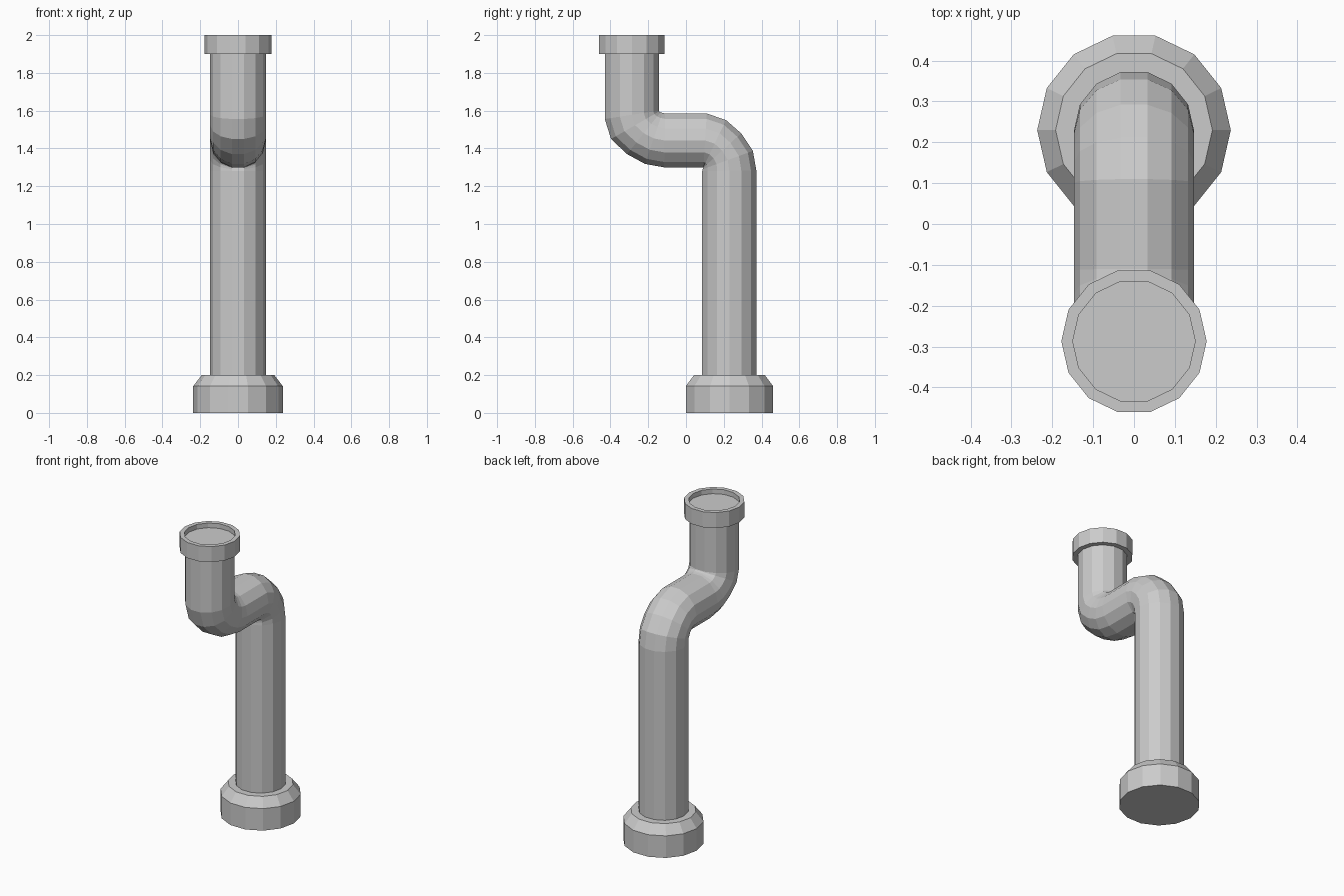
import bpy, bmesh, math

if "Cube" in bpy.data.objects:
    bpy.data.objects.remove(bpy.data.objects["Cube"])

SIDES = 14
FLAT = math.cos(math.pi / SIDES)   # flat-to-flat factor along y


def skin_rings(name, rings):
    """Bridge rings of (inner y, inner z, outer y, outer z, x radius), capping both ends."""
    bm = bmesh.new()
    loops = []
    for iy, iz, oy, oz, r in rings:
        cy, cz = (iy + oy) / 2, (iz + oz) / 2
        hy, hz = (oy - iy) / 2 / FLAT, (oz - iz) / 2 / FLAT
        loop = []
        for k in range(SIDES):
            a = 2 * math.pi * k / SIDES
            s = math.sin(a)
            loop.append(bm.verts.new((r * math.cos(a), cy + hy * s, cz + hz * s)))
        loops.append(loop)
    for a, b in zip(loops, loops[1:]):
        for k in range(SIDES):
            n = (k + 1) % SIDES
            bm.faces.new((a[k], a[n], b[n], b[k]))
    bm.faces.new(loops[0])
    bm.faces.new(loops[-1])
    bmesh.ops.recalc_face_normals(bm, faces=bm.faces)
    mesh = bpy.data.meshes.new(name)
    bm.to_mesh(mesh)
    bm.free()
    obj = bpy.data.objects.new(name, mesh)
    bpy.context.collection.objects.link(obj)
    return obj


def turned(name, y, profile):
    """Faceted turned part from (radius, z) points."""
    return skin_rings(name, [(y - r * FLAT, z, y + r * FLAT, z, r) for r, z in profile])


# Base collar with chamfered shoulder
turned("base_collar", 0.23, [(0.237, 0), (0.237, 0.142), (0.192, 0.2), (0.14, 0.2)])

# Top collar with recessed mouth
turned("top_collar", -0.287, [(0.14, 1.9), (0.178, 1.9), (0.178, 2.0),
                              (0.15, 2.0), (0.15, 1.97)])

# Pipe: the bend sides are (y, z) pairs; "upper" and "lower" sides stay continuous
R = 0.147
upper_bend = [(-0.144, 1.6, -0.43, 1.556), (-0.142, 1.596, -0.397, 1.45),
              (-0.135, 1.591, -0.312, 1.37), (-0.125, 1.588, -0.217, 1.318),
              (-0.11, 1.585, -0.116, 1.3)]
lower_bend = [(0.11, 1.585, 0.092, 1.3), (0.212, 1.55, 0.091, 1.3),
              (0.292, 1.48, 0.09, 1.297), (0.354, 1.387, 0.088, 1.29),
              (0.372, 1.285, 0.086, 1.28)]
path = ([(-0.144, 1.93, -0.43, 1.93)] + upper_bend + lower_bend
        + [(0.372, 0.17, 0.086, 0.17)])
skin_rings("bent_pipe", [(*p, R) for p in path])
